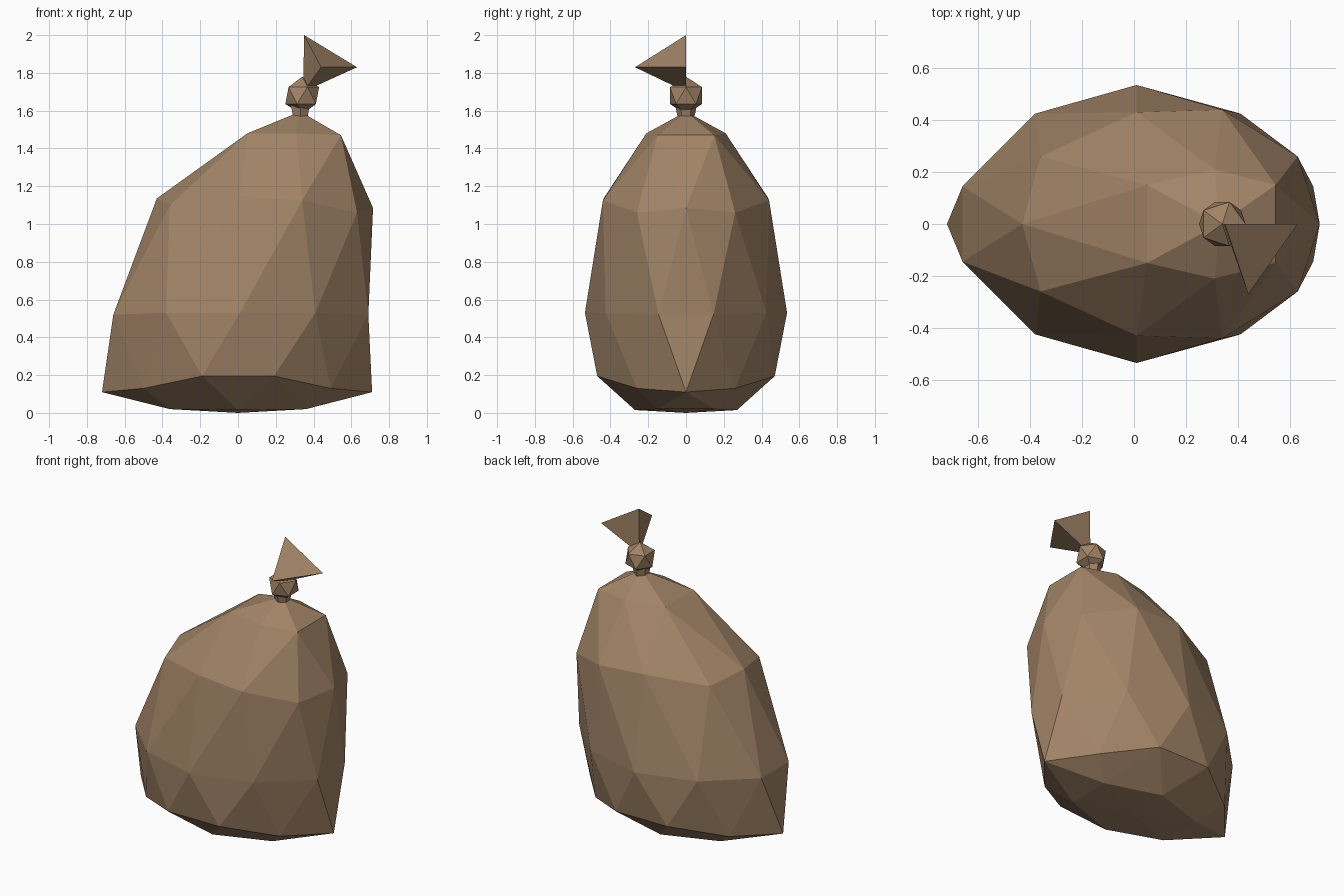
import bpy, bmesh, math
from mathutils import Matrix

if "Cube" in bpy.data.objects:
    bpy.data.objects.remove(bpy.data.objects["Cube"])

burlap = bpy.data.materials.new("burlap")
burlap.diffuse_color = (0.36, 0.23, 0.135, 1)
burlap.use_nodes = True
burlap.node_tree.nodes["Principled BSDF"].inputs["Base Color"].default_value = burlap.diffuse_color


def finish(name, bm):
    bmesh.ops.recalc_face_normals(bm, faces=bm.faces)
    me = bpy.data.meshes.new(name)
    bm.to_mesh(me)
    bm.free()
    me.materials.append(burlap)
    ob = bpy.data.objects.new(name, me)
    bpy.context.collection.objects.link(ob)
    return ob


def make_ring(bm, half):
    """Mirror the y >= 0 points across y = 0; return (angle, vertex) sorted around."""
    pts = half + [(x, -y, z) for x, y, z in half if y > 0]
    xs = [p[0] for p in pts]
    ymax = max(p[1] for p in pts)
    cx, rx = (max(xs) + min(xs)) / 2, (max(xs) - min(xs)) / 2
    ring = [(math.atan2(y / ymax, (x - cx) / rx) % math.tau, bm.verts.new((x, y, z)))
            for x, y, z in pts]
    return sorted(ring, key=lambda r: r[0])


def zip_rings(bm, a, b):
    """Triangulate between two rings of different vertex counts."""
    def at(r, i):
        return r[i % len(r)][0] + math.tau * (i // len(r))
    j0 = min(range(-len(b), len(b)), key=lambda j: abs(at(b, j) - at(a, 0)))
    i, j = 0, j0
    while i < len(a) or j < j0 + len(b):
        va, vb = a[i % len(a)][1], b[j % len(b)][1]
        mid_a = at(a, i) + at(a, i + 1)
        mid_b = at(b, j) + at(b, j + 1)
        if j >= j0 + len(b) or (i < len(a) and mid_a <= mid_b):
            bm.faces.new((va, a[(i + 1) % len(a)][1], vb))
            i += 1
        else:
            bm.faces.new((va, b[(j + 1) % len(b)][1], vb))
            j += 1


# sack body: faceted rings, leaning toward +x
rings = [
    [(0.36, 0.15, 0.02), (0, 0.27, 0.015), (-0.36, 0.15, 0.02)],
    [(0.71, 0, 0.11), (0.49, 0.26, 0.13), (0.19, 0.47, 0.195),
     (-0.19, 0.47, 0.195), (-0.50, 0.26, 0.13), (-0.72, 0, 0.11)],
    [(0.69, 0.145, 0.52), (0.41, 0.425, 0.53), (0.01, 0.535, 0.53),
     (-0.38, 0.425, 0.53), (-0.66, 0.145, 0.52)],
    [(0.715, 0, 1.085), (0.63, 0.26, 1.06), (0.34, 0.44, 1.125),
     (0.01, 0.43, 1.145), (-0.36, 0.26, 1.10), (-0.43, 0, 1.135)],
    [(0.545, 0.15, 1.47), (0.31, 0.21, 1.48), (0.05, 0.15, 1.48)],
]
bm = bmesh.new()
loops = [make_ring(bm, r) for r in rings]
for lo, hi in zip(loops, loops[1:]):
    zip_rings(bm, lo, hi)
for loop, tip in ((loops[0], (0, 0, 0)), (loops[-1], (0.33, 0, 1.595))):
    pole = bm.verts.new(tip)
    for k in range(len(loop)):
        bm.faces.new((loop[k - 1][1], loop[k][1], pole))
finish("sack_body", bm)

# pinched neck under the knot
bm = bmesh.new()
bmesh.ops.create_cone(bm, cap_ends=True, segments=6, radius1=0.045, radius2=0.06,
                      depth=0.07, matrix=Matrix.Translation((0.33, 0, 1.605)))
finish("neck", bm)

# tied knot
bm = bmesh.new()
bmesh.ops.create_icosphere(bm, subdivisions=1, radius=0.1,
                           matrix=Matrix.Translation((0.34, 0, 1.68)))
finish("knot", bm)

# loose cloth end flaring out of the knot
bm = bmesh.new()
for p in ((0.35, 0, 2.0), (0.63, 0, 1.83), (0.44, -0.27, 1.83), (0.345, 0, 1.70)):
    bm.verts.new(p)
bmesh.ops.convex_hull(bm, input=bm.verts)
finish("cloth_end", bm)
